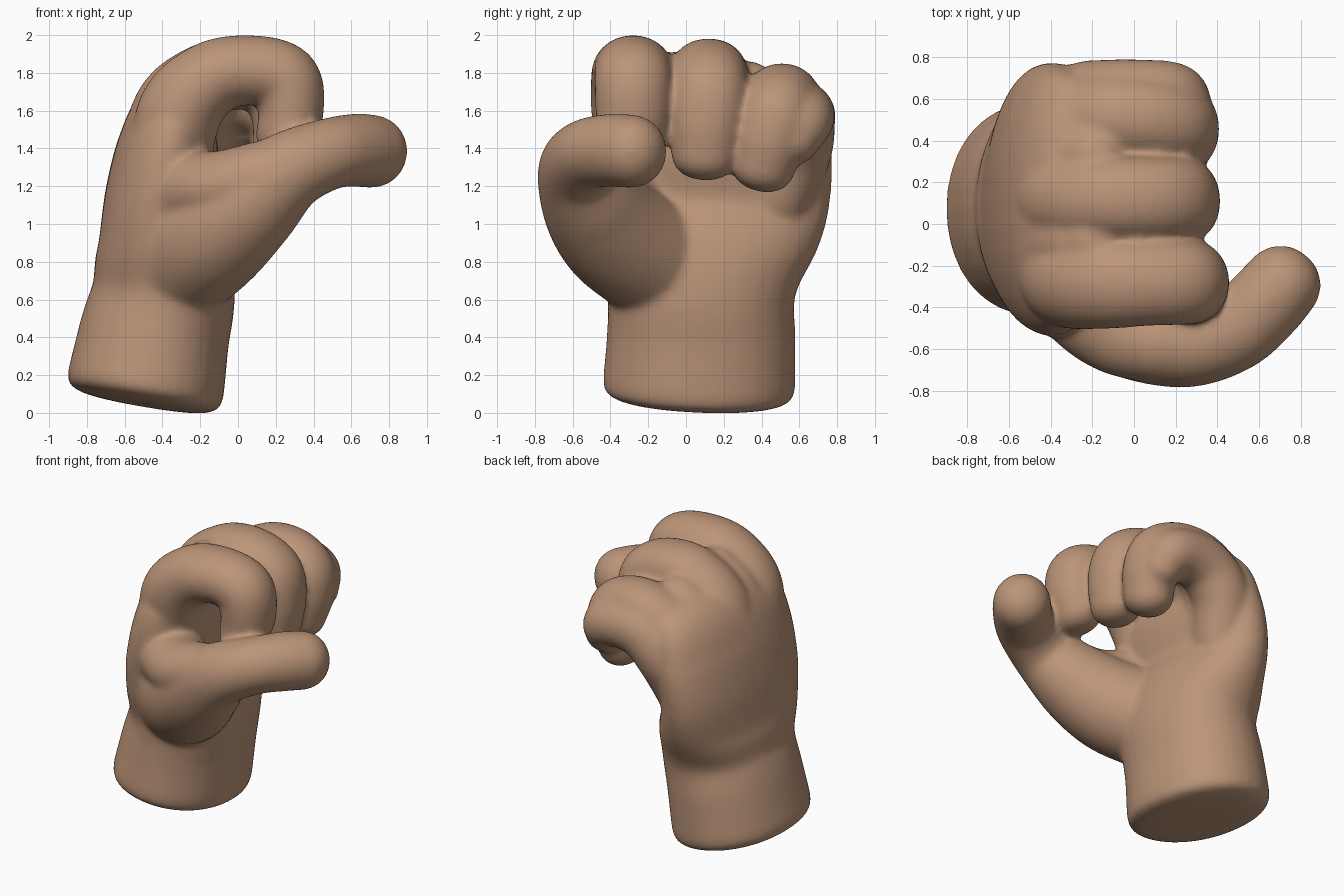
import bpy, bmesh, math
from mathutils import Vector

if "Cube" in bpy.data.objects:
    bpy.data.objects.remove(bpy.data.objects["Cube"], do_unlink=True)

skin = bpy.data.materials.new("tan_skin")
skin.use_nodes = True
TAN = (0.50, 0.30, 0.19, 1)
skin.diffuse_color = TAN
skin.node_tree.nodes["Principled BSDF"].inputs["Base Color"].default_value = TAN

SIDES = 32


def spline(pts, steps=8):
    """Catmull-Rom through points of (x, y, z, thickness, width)."""
    p = [Vector(q) for q in pts]
    p = [2 * p[0] - p[1]] + p + [2 * p[-1] - p[-2]]
    out = []
    for i in range(1, len(p) - 2):
        a, b, c, d = p[i - 1:i + 3]
        for k in range(steps):
            t = k / steps
            out.append(0.5 * (2 * b + (c - a) * t + (2 * a - 5 * b + 4 * c - d) * t ** 2
                              + (3 * b - a - 3 * c + d) * t ** 3))
    return out + [p[-2]]


def limb(bm, pts, square=1.0, start=(0.1, 1.0), end=(0.15, 0.9)):
    """Sweep an oval along a path; each end is (cap length, roundness)."""
    path = spline(pts)
    rings = []

    def frame(i):
        t = path[min(i + 1, len(path) - 1)] - path[max(i - 1, 0)]
        t = Vector(t[:3]).normalized()
        w = Vector((0, 1, 0))
        w = (w - t * w.dot(t)).normalized()
        return t, w, w.cross(t)

    def ring(i, shift=0.0, scale=1.0):
        t, w, n = frame(i)
        c = Vector(path[i][:3]) + t * shift
        vs = []
        for k in range(SIDES):
            a = 2 * math.pi * k / SIDES
            u, v = (math.copysign(abs(f) ** square, f) for f in (math.cos(a), math.sin(a)))
            vs.append(bm.verts.new(c + (n * u * path[i][3] + w * v * path[i][4]) * scale))
        rings.append(vs)

    angles = [math.pi / 2 * k / 8 for k in range(1, 8)]
    for a in reversed(angles):
        ring(0, -start[0] * math.sin(a) ** start[1], math.cos(a) ** start[1])
    for i in range(len(path)):
        ring(i)
    for a in angles:
        ring(len(path) - 1, end[0] * math.sin(a) ** end[1], math.cos(a) ** end[1])
    for r, s in zip(rings, rings[1:]):
        for k in range(SIDES):
            j = (k + 1) % SIDES
            bm.faces.new((r[k], r[j], s[j], s[k]))
    bm.faces.new(rings[0][::-1])
    bm.faces.new(rings[-1])


bm = bmesh.new()

# wrist, cupped palm and knuckle mass
limb(bm, [(-.487, .07, .16, .418, .51), (-.445, .08, .40, .40, .50), (-.395, .08, .63, .38, .50),
          (-.40, .09, .86, .355, .585), (-.425, .115, 1.12, .285, .645), (-.375, .12, 1.38, .27, .655),
          (-.325, .13, 1.56, .235, .61), (-.23, .12, 1.66, .17, .49)],
     square=.95, start=(.12, .52), end=(.1, .8))

# three curled fingers: base, knuckle, bend and tip
limb(bm, [(-.35, -.20, 1.15, .19, .19), (-.32, -.26, 1.56, .225, .235), (-.15, -.28, 1.765, .20, .225),
          (.07, -.28, 1.815, .185, .21), (.25, -.28, 1.765, .185, .205), (.28, -.28, 1.60, .175, .20),
          (.255, -.28, 1.48, .16, .19)])
limb(bm, [(-.39, .12, 1.15, .20, .20), (-.345, .12, 1.56, .23, .22), (-.165, .12, 1.76, .20, .21),
          (.05, .12, 1.79, .185, .205), (.20, .12, 1.71, .185, .205), (.245, .11, 1.55, .17, .20),
          (.235, .10, 1.38, .16, .18)], square=.95)
limb(bm, [(-.35, .42, 1.15, .19, .20), (-.30, .48, 1.46, .215, .23), (-.14, .51, 1.63, .19, .21),
          (.05, .505, 1.665, .185, .20), (.20, .48, 1.60, .185, .20), (.24, .45, 1.47, .17, .20),
          (.22, .41, 1.32, .16, .175)])

# outer side of the last finger
limb(bm, [(-.30, .48, 1.12, .15, .17), (-.255, .58, 1.38, .19, .19), (-.12, .605, 1.54, .19, .185),
          (.05, .61, 1.575, .175, .18), (.19, .60, 1.54, .165, .175), (.24, .55, 1.44, .14, .15)],
     end=(.12, 1))

# webbing between the knuckles
for y, drop in ((-.08, 0), (.33, .05)):
    limb(bm, [(-.35, y, 1.15, .17, .18), (-.33, y, 1.54 - drop, .215, .20),
              (-.19, y, 1.72 - drop, .19, .17), (-.12, y, 1.76 - drop, .16, .15)], end=(.1, 1))

# thumb with a broad base
limb(bm, [(-.30, -.18, .82, .33, .32), (-.12, -.37, .95, .31, .31), (.07, -.50, 1.11, .27, .27),
          (.27, -.575, 1.28, .215, .21), (.48, -.515, 1.37, .19, .195), (.62, -.39, 1.39, .195, .195),
          (.705, -.295, 1.385, .195, .19)], end=(.19, .95))

# web from the thumb to the first knuckle
limb(bm, [(-.38, -.16, 1.02, .20, .24), (-.26, -.36, 1.17, .20, .23), (-.08, -.505, 1.20, .19, .22),
          (.14, -.575, 1.26, .185, .195)], end=(.12, 1))

bmesh.ops.recalc_face_normals(bm, faces=bm.faces)
mesh = bpy.data.meshes.new("curled_hand")
bm.to_mesh(mesh)
bm.free()
mesh.materials.append(skin)
hand = bpy.data.objects.new("curled_hand", mesh)
bpy.context.collection.objects.link(hand)

# fuse the limbs into one continuous skin
remesh = hand.modifiers.new("fuse", "REMESH")
remesh.mode = "VOXEL"
remesh.voxel_size = 0.016
remesh.use_smooth_shade = True
smooth = hand.modifiers.new("soften", "SMOOTH")
smooth.factor = 0.5
smooth.iterations = 24
